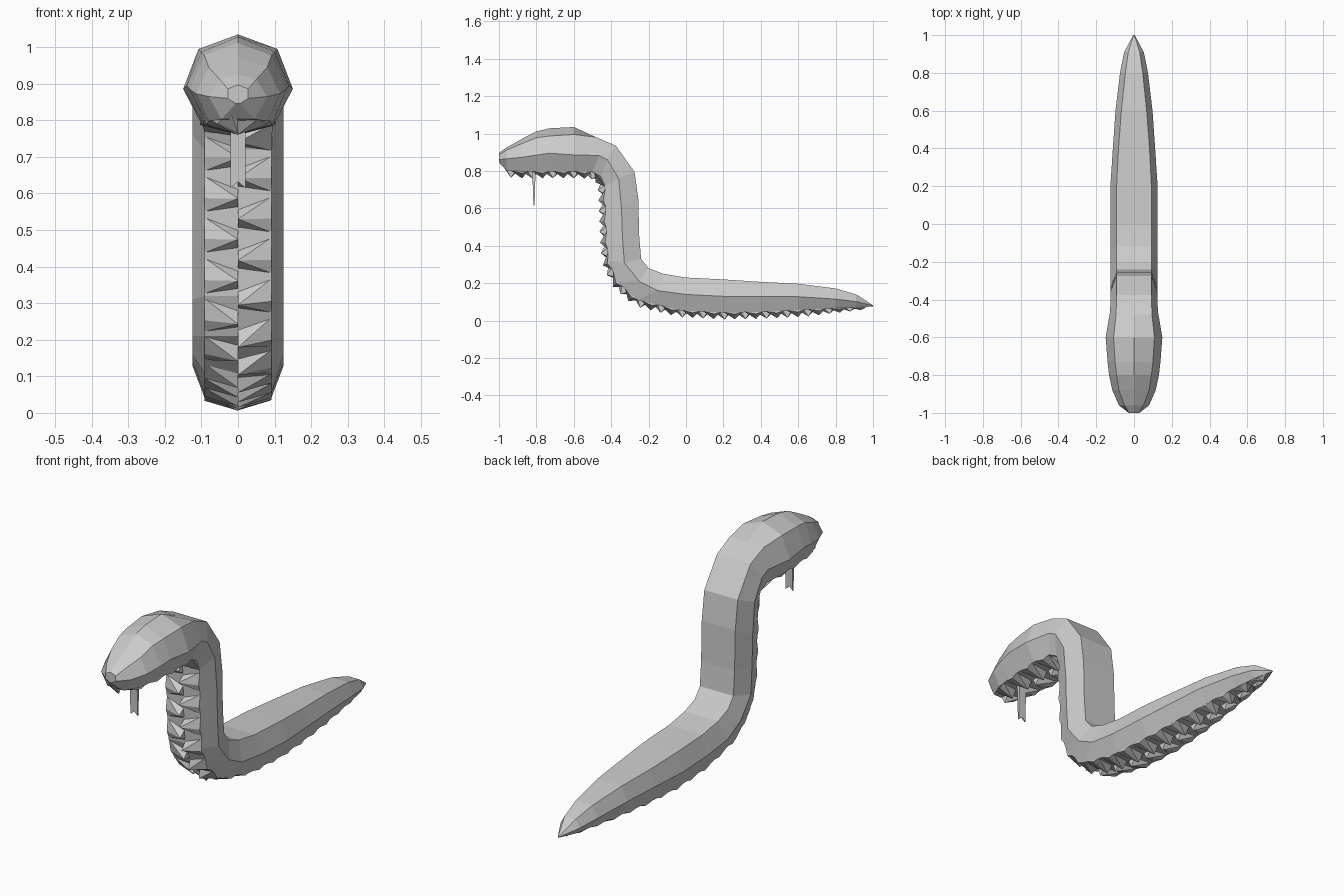
import bpy
from mathutils import Vector

if "Cube" in bpy.data.objects:
    bpy.data.objects.remove(bpy.data.objects["Cube"])

skin = bpy.data.materials.new("grey_skin")
skin.diffuse_color = (0.6, 0.6, 0.6, 1)
skin.use_nodes = True
skin.node_tree.nodes["Principled BSDF"].inputs["Base Color"].default_value = skin.diffuse_color


def make(name, verts, faces):
    me = bpy.data.meshes.new(name)
    me.from_pydata(verts, [], faces)
    me.materials.append(skin)
    ob = bpy.data.objects.new(name, me)
    bpy.context.collection.objects.link(ob)
    bpy.context.view_layer.objects.active = ob
    ob.select_set(True)
    bpy.ops.object.mode_set(mode='EDIT')
    bpy.ops.mesh.select_all(action='SELECT')
    bpy.ops.mesh.normals_make_consistent(inside=False)
    bpy.ops.object.mode_set(mode='OBJECT')
    ob.select_set(False)
    return ob


# Head sections: y, ridge z, shoulder (x, z), side (x, z), jaw (x, z)
head = [
    (-1.00, .897, .028, .886, .028, .860, .006, .846),
    (-0.96, .925, .050, .912, .080, .865, .045, .803),
    (-0.88, .970, .080, .945, .115, .873, .080, .798),
    (-0.80, 1.012, .092, .978, .132, .885, .090, .798),
    (-0.73, 1.028, .100, .987, .140, .895, .098, .798),
    (-0.60, 1.035, .108, .995, .150, .886, .104, .798),
]
# Neck and body sections: back (y, z), side (y, z), belly (y, z), half widths of back and side
body = [
    (-.48, .980, -.465, .883, -.500, .795, .095, .127),
    (-.375, .935, -.42, .860, -.455, .770, .092, .125),
    (-.275, .795, -.36, .760, -.435, .720, .092, .125),
    (-.255, .650, -.345, .600, -.430, .600, .092, .125),
    (-.250, .450, -.340, .450, -.425, .450, .092, .125),
    (-.240, .330, -.330, .310, -.415, .320, .092, .125),
    (-.200, .280, -.250, .210, -.370, .210, .092, .125),
    (-.120, .250, -.150, .160, -.260, .110, .092, .125),
    (0, .230, 0, .140, -.030, .055, .092, .125),
    (.20, .220, .20, .130, .20, .043, .092, .125),
    (.40, .207, .40, .130, .40, .046, .082, .112),
    (.60, .197, .60, .128, .60, .056, .067, .098),
    (.80, .172, .80, .115, .80, .066, .046, .074),
    (.91, .140, .91, .102, .91, .070, .030, .052),
    (1.0, .082, 1.0, .080, 1.0, .076, .002, .004),
]


def ring(ridge, shoulder, side, belly):
    right = [shoulder, side, belly]
    return [ridge] + right + [(-x, y, z) for x, y, z in reversed(right)]


rings, belly_line = [], []
for y, rz, sx, sz, mx, mz, jx, jz in head:
    rings.append(ring((0, y, rz), (sx, y, sz), (mx, y, mz), (jx, y, jz)))
for by, bz, my, mz, uy, uz, bw, mw in body:
    rings.append(ring((0, by, bz), (bw, by, bz), (mw, my, mz), (bw, uy, uz)))
belly_line = [Vector(r[3]) for r in rings]

# Snake body lofted through all sections, closed at snout and tail
n = 7
verts = [v for r in rings for v in r]
faces = [(i * n + j, i * n + (j + 1) % n, (i + 1) * n + (j + 1) % n, (i + 1) * n + j)
         for i in range(len(rings) - 1) for j in range(n)]
faces += [tuple(range(n)), tuple(range(len(verts) - n, len(verts)))]
make("snake_body", verts, faces)

# Arc length along the belly
arc = [0.0]
for a, b in zip(belly_line, belly_line[1:]):
    arc.append(arc[-1] + (b - a).yz.length)


def belly(s, side, across, lift):
    """Point on the belly at arc length s, moved outward by lift."""
    s = min(max(s, 0), arc[-1])
    i = max(k for k in range(len(arc) - 1) if arc[k] <= s)
    a, b = belly_line[i], belly_line[i + 1]
    p = a.lerp(b, (s - arc[i]) / (arc[i + 1] - arc[i]))
    t = (b - a).yz.normalized()
    return (side * across * p.x, p.y + t.y * lift, p.z - t.x * lift)


# Belly spikes alternating left and right, with tips on the centre line
tv, tf = [], []
s, side = 0.085, -1
while s < arc[-1] - 0.05:
    size = min(1, (arc[-1] - s) / 0.5 + 0.3)
    k = len(tv)
    tv += [belly(s - .06, side, 1, -.002), belly(s, side, 1, .010 * size),
           belly(s + .038, side, 1, -.002), belly(s + .025, side, 0, -.002),
           belly(s - .025, side, 0, -.002), belly(s, side, 0, .037 * size)]
    tf += [(k, k + 1, k + 5), (k + 1, k + 2, k + 5), (k + 2, k + 3, k + 5),
           (k + 3, k + 4, k + 5), (k + 4, k, k + 5),
           (k, k + 2, k + 1), (k, k + 4, k + 3, k + 2)]
    s += 0.056
    side = -side
make("belly_spikes", tv, tf)

# Forked tongue hanging from the jaw
outline = [(-.02, .81), (.02, .81), (.02, .615), (0, .632), (-.02, .615)]
m = len(outline)
tongue = [(x, -.813 + d * (.009 if z > .7 else .003), z) for d in (-1, 1) for x, z in outline]
make("forked_tongue", tongue,
     [tuple(range(m)), tuple(range(m, 2 * m))] +
     [(i, (i + 1) % m, m + (i + 1) % m, m + i) for i in range(m)])
